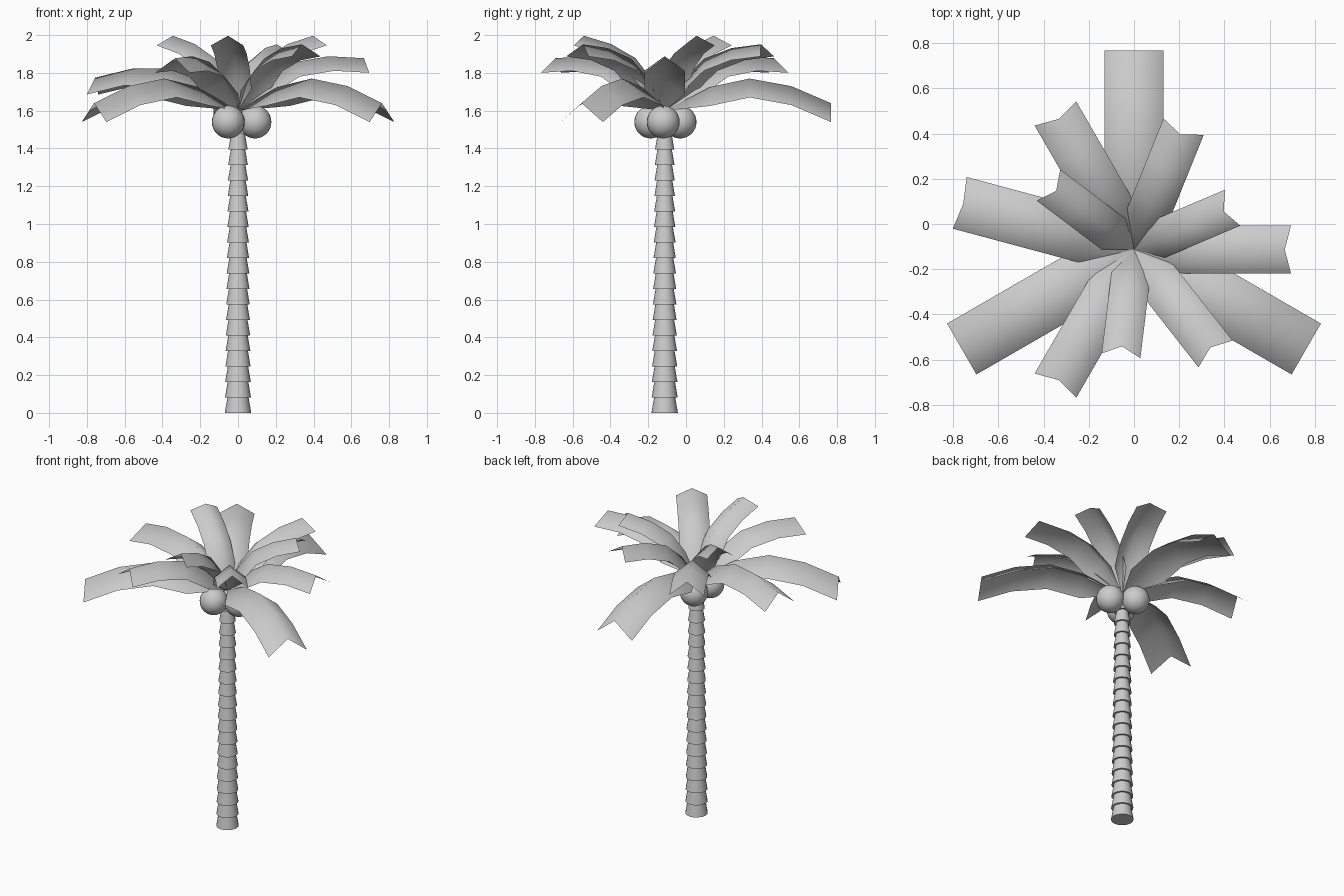
import bpy, bmesh, math
from mathutils import Matrix, Vector

if "Cube" in bpy.data.objects:
    bpy.data.objects.remove(bpy.data.objects["Cube"])

CY = -0.113  # trunk axis sits slightly forward of the origin


def add_object(name, bm, angle=None):
    mesh = bpy.data.meshes.new(name)
    bm.to_mesh(mesh)
    bm.free()
    ob = bpy.data.objects.new(name, mesh)
    bpy.context.collection.objects.link(ob)
    bpy.ops.object.select_all(action='DESELECT')
    ob.select_set(True)
    bpy.context.view_layer.objects.active = ob
    if angle is None:
        bpy.ops.object.shade_smooth()
    else:
        bpy.ops.object.shade_smooth_by_angle(angle=math.radians(angle))
    return ob


# Trunk: stacked flared rings, wide at the bottom of each ring
def make_trunk(rings=19, step=0.082, sides=16):
    profile = []
    for i in range(rings):
        r = 0.07 - 0.02 * i / (rings - 1)
        profile += [(r, i * step), (r - 0.014, (i + 1) * step)]
    bm = bmesh.new()
    loops = []
    for r, z in profile:
        loops.append([bm.verts.new((r * math.cos(2 * math.pi * k / sides),
                                    r * math.sin(2 * math.pi * k / sides), z))
                      for k in range(sides)])
    for a, b in zip(loops, loops[1:]):
        for k in range(sides):
            n = (k + 1) % sides
            bm.faces.new((a[k], a[n], b[n], b[k]))
    bm.faces.new(loops[0][::-1])
    bm.faces.new(loops[-1])
    add_object("trunk", bm, 40).location = (0, CY, 0)


# Palm leaf: arched ridge with two drooping sides, pointed at the root
RIDGE = [(0.24, 0.125), (0.45, 0.17), (0.67, 0.13), (0.88, 0.04)]


def make_leaf(name, heading, pitch, scale):
    bm = bmesh.new()
    root = bm.verts.new((0, 0, 0))
    rows = [[bm.verts.new((x, y, z - drop)) for y, drop in
             ((-0.13, 0.1), (0, 0), (0.13, 0.1))] for x, z in RIDGE]
    for s in (0, 1):
        bm.faces.new((root, rows[0][s], rows[0][s + 1]))
        for a, b in zip(rows, rows[1:]):
            bm.faces.new((a[s], b[s], b[s + 1], a[s + 1]))
    m = (Matrix.Translation((0, CY, 1.6))
         @ Matrix.Rotation(math.radians(heading), 4, 'Z')
         @ Matrix.Rotation(math.radians(-pitch), 4, 'Y')
         @ Matrix.Scale(scale, 4))
    bm.transform(m)
    add_object(name, bm)


make_trunk()

# Crown: tiers of leaves, steeper and smaller toward the top
TIERS = [(0, 1.0, (90, 210, 330)),
         (10, 0.91, (165,)),
         (20, 0.82, (0, 120, 240)),
         (30, 0.74, (68, 308)),
         (40, 0.665, (23, 143, 263))]
for t, (pitch, scale, headings) in enumerate(TIERS):
    for i, h in enumerate(headings):
        make_leaf(f"leaf_tier{t + 1}_{i + 1}", h, pitch, scale)

# Coconuts
for i in range(3):
    a = math.radians(-5 + 120 * i)
    bm = bmesh.new()
    bmesh.ops.create_uvsphere(bm, u_segments=24, v_segments=16, radius=0.087)
    ob = add_object(f"coconut_{i + 1}", bm)
    ob.location = Vector((0.09 * math.cos(a), CY + 0.09 * math.sin(a), 1.54))
